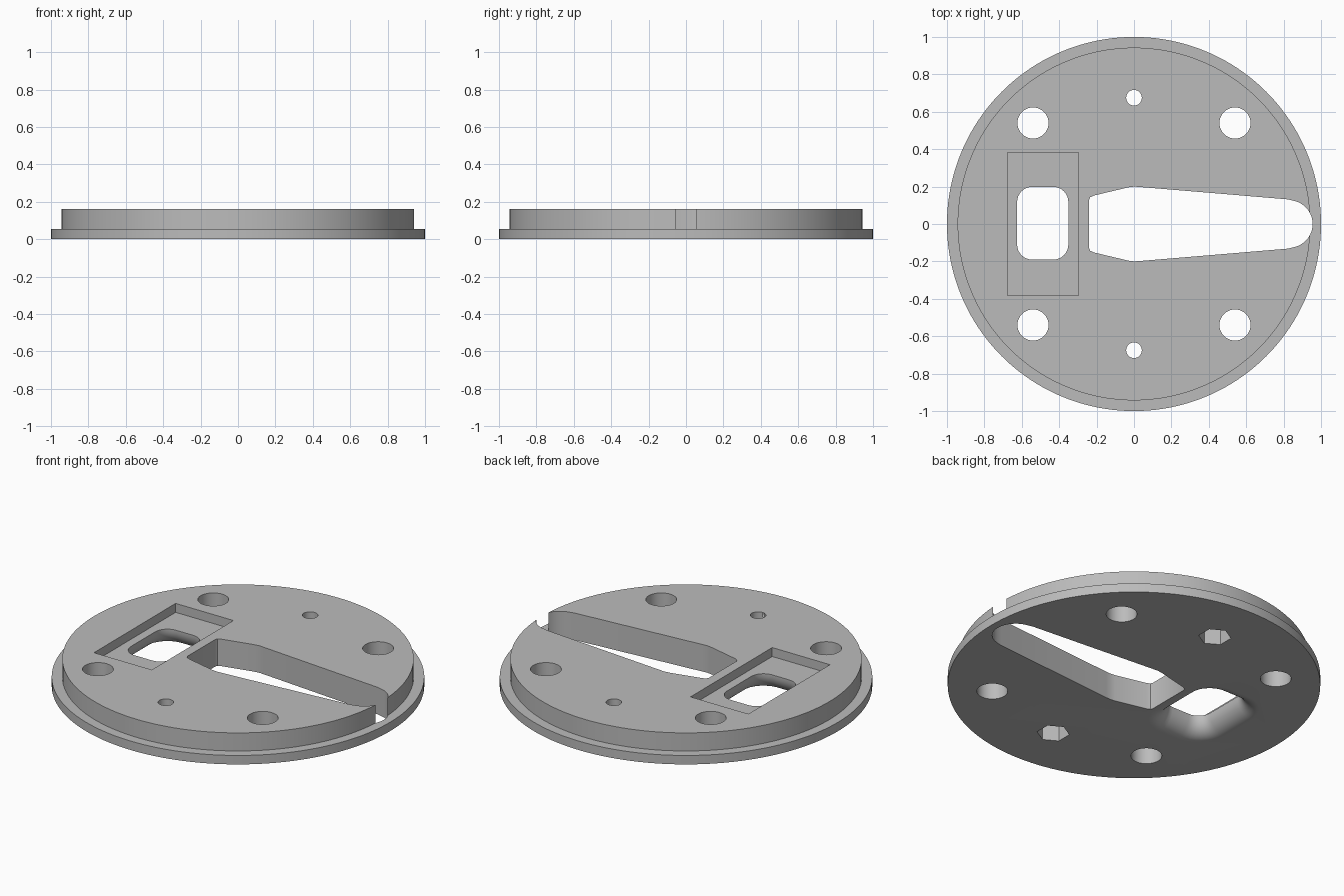
import bpy, bmesh, math

if "Cube" in bpy.data.objects:
    bpy.data.objects.remove(bpy.data.objects["Cube"])

grey = bpy.data.materials.new("light_grey")
grey.diffuse_color = (0.5, 0.5, 0.5, 1)
grey.use_nodes = True
grey.node_tree.nodes["Principled BSDF"].inputs["Base Color"].default_value = grey.diffuse_color

TOP, STEP, FLOOR = 0.16, 0.053, 0.107


def loft(name, rings):
    """Closed solid skinned through equal-sized rings of (x, y, z)."""
    bm = bmesh.new()
    loops = [[bm.verts.new(p) for p in ring] for ring in rings]
    n = len(loops[0])
    for a, b in zip(loops, loops[1:]):
        for i in range(n):
            j = (i + 1) % n
            bm.faces.new((a[i], a[j], b[j], b[i]))
    bm.faces.new(loops[0][::-1])
    bm.faces.new(loops[-1])
    bmesh.ops.recalc_face_normals(bm, faces=bm.faces)
    mesh = bpy.data.meshes.new(name)
    bm.to_mesh(mesh)
    bm.free()
    obj = bpy.data.objects.new(name, mesh)
    bpy.context.collection.objects.link(obj)
    mesh.materials.append(grey)
    return obj


def at(outline, z):
    return [(x, y, z) for x, y in outline]


def circle(x, y, r, n, start=0.0):
    return [(x + r * math.cos(start + math.tau * i / n),
             y + r * math.sin(start + math.tau * i / n)) for i in range(n)]


def rounded_rect(cx, cy, hx, hy, r, n=8):
    pts = []
    for q, (sx, sy) in enumerate([(1, 1), (-1, 1), (-1, -1), (1, -1)]):
        for i in range(n + 1):
            a = math.pi / 2 * (q + i / n)
            pts.append((cx + sx * (hx - r) + r * math.cos(a),
                        cy + sy * (hy - r) + r * math.sin(a)))
    return pts


def prism(name, outline, z0, z1):
    return loft(name, [at(outline, z0), at(outline, z1)])


# Stepped round plate
wide, narrow = circle(0, 0, 1, 160), circle(0, 0, 0.943, 160)
plate = loft("stepped_plate", [at(wide, 0), at(wide, STEP), at(narrow, STEP), at(narrow, TOP)])

cutters = []

# Tapered slot with a round end that breaks through the raised rim
upper = [(-0.24, 0.13), (-0.234, 0.143), (-0.215, 0.152), (-0.03, 0.196),
         (0, 0.2), (0.03, 0.198), (0.82, 0.132)]
tip = [(0.828 + 0.127 * math.cos(a), 0.127 * math.sin(a))
       for a in [math.radians(80 - 8 * i) for i in range(21)]]
slot = upper + tip + [(x, -y) for x, y in reversed(upper)]
cutters.append(prism("slot_cutter", slot, -0.1, 0.3))

# Mounting holes
for sx in (-1, 1):
    for sy in (-1, 1):
        cutters.append(prism("mount_hole_cutter", circle(sx * 0.54, sy * 0.54, 0.083, 40), -0.1, 0.3))

# Screw holes with hexagonal nut recesses underneath
for sy in (-1, 1):
    cutters.append(prism("screw_cutter", circle(0, sy * 0.675, 0.042, 28), 0.05, 0.3))
    cutters.append(prism("nut_cutter", circle(0, sy * 0.675, 0.088, 6, math.pi / 2), -0.1, FLOOR))

# Rectangular pocket in the top
pocket = [(-0.677, -0.381), (-0.298, -0.381), (-0.298, 0.383), (-0.677, 0.383)]
cutters.append(prism("pocket_cutter", pocket, FLOOR, 0.3))

# Window through the pocket floor, rounded outward at the bottom
R = 0.1


def window(grow):
    return rounded_rect(-0.488, 0.004, 0.137 + grow, 0.194 + grow, 0.08 + grow)


rings = [at(window(R), -0.05)]
for i in range(11):
    a = math.pi / 2 * i / 10
    rings.append(at(window(R * (1 - math.sin(a))), R * (1 - math.cos(a))))
rings.append(at(window(0), 0.13))
cutters.append(loft("window_cutter", rings))

# Cut everything from the plate
bpy.context.view_layer.objects.active = plate
plate.select_set(True)
for c in cutters:
    c.hide_render = True
    mod = plate.modifiers.new("cut", 'BOOLEAN')
    mod.operation = 'DIFFERENCE'
    mod.solver = 'EXACT'
    mod.object = c
    bpy.ops.object.modifier_apply(modifier=mod.name)
for c in cutters:
    bpy.data.objects.remove(c)

bpy.ops.object.shade_smooth_by_angle(angle=math.radians(30))
